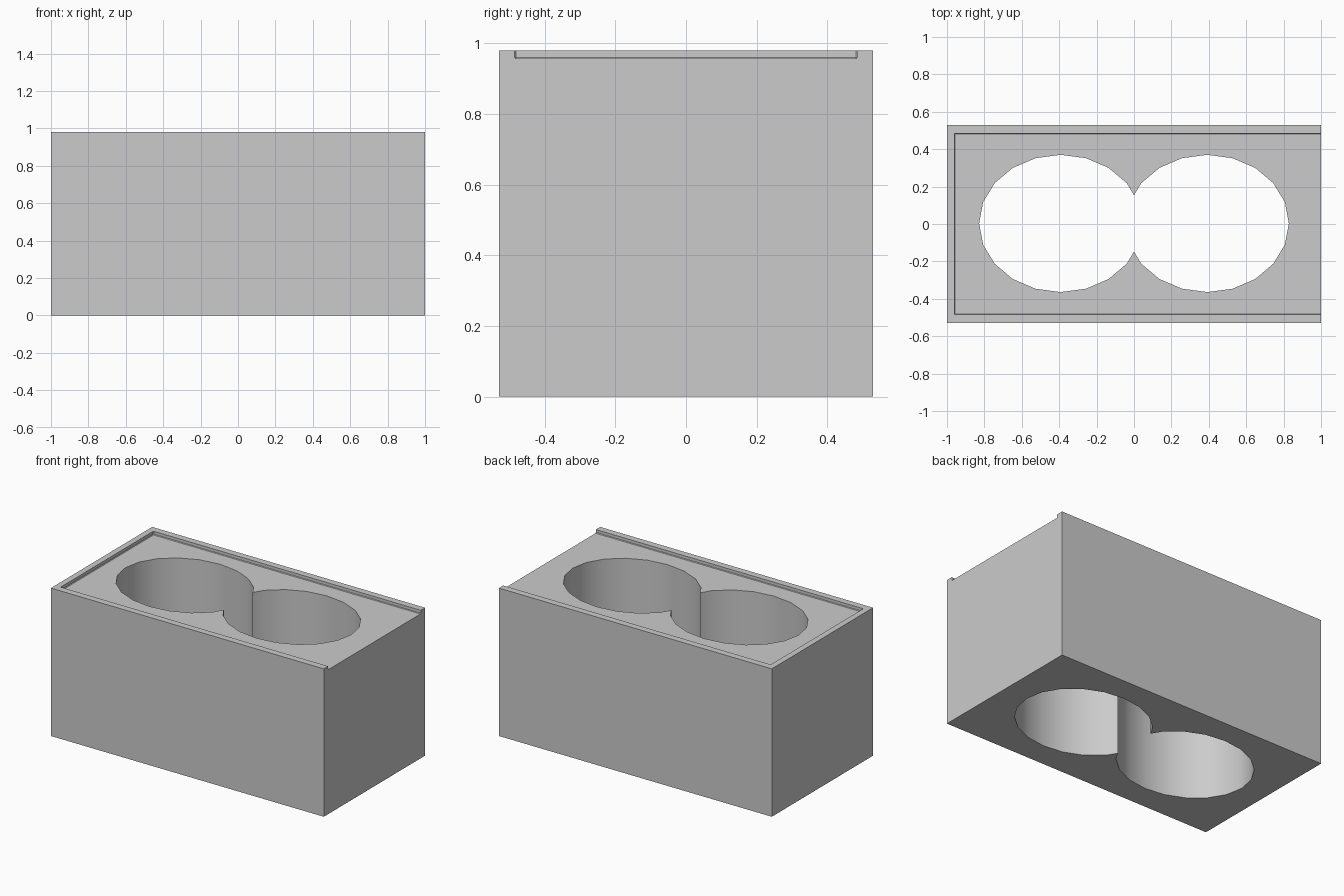
import bpy

cube = bpy.data.objects.get("Cube")
if cube:
    bpy.data.objects.remove(cube, do_unlink=True)

HEIGHT = 0.98
RECESS_FLOOR = 0.957

grey = bpy.data.materials.new("light grey")
grey.use_nodes = True
grey.diffuse_color = (0.6, 0.6, 0.6, 1)
grey.node_tree.nodes["Principled BSDF"].inputs["Base Color"].default_value = grey.diffuse_color


def finish(name, scale):
    """Name the new object, size it and give it the grey material."""
    obj = bpy.context.object
    obj.name = name
    obj.scale = scale
    bpy.ops.object.transform_apply(location=False, rotation=False, scale=True)
    obj.data.materials.append(grey)
    return obj


def box(name, low, high):
    centre = [(a + b) / 2 for a, b in zip(low, high)]
    bpy.ops.mesh.primitive_cube_add(size=1, location=centre)
    return finish(name, [b - a for a, b in zip(low, high)])


def cut(target, cutter):
    mod = target.modifiers.new(cutter.name, "BOOLEAN")
    mod.operation = "DIFFERENCE"
    mod.solver = "EXACT"
    mod.object = cutter
    bpy.context.view_layer.objects.active = target
    bpy.ops.object.modifier_apply(modifier=mod.name)
    cutter.hide_render = True
    bpy.data.objects.remove(cutter, do_unlink=True)


# Solid block
body = box("holder_body", (-1, -0.53, 0), (1, 0.53, HEIGHT))

# Shallow lid recess, open at the +x end, with slightly eased corners
recess = box("lid_recess", (-0.96, -0.485, RECESS_FLOOR), (1.2, 0.485, 1.2))
ease = recess.modifiers.new("eased_corners", "BEVEL")
ease.width = 0.004
ease.segments = 1
bpy.ops.object.modifier_apply(modifier=ease.name)
cut(body, recess)

# Two overlapping oval wells right through the block
for side, name in ((-1, "right_well"), (1, "left_well")):
    bpy.ops.mesh.primitive_cylinder_add(vertices=20, radius=1, depth=2,
                                        location=(side * 0.392, 0.003, 0.5))
    bpy.ops.object.transform_apply(location=False, rotation=False, scale=True)
    well = bpy.context.object
    # Start the sides on the long axis, so a corner lies at each extreme
    cut(body, finish(name, (0.436, 0.367, 1)))

# Rounded well walls, crisp edges elsewhere
bpy.ops.object.select_all(action="DESELECT")
body.select_set(True)
bpy.context.view_layer.objects.active = body
bpy.ops.object.shade_smooth_by_angle(angle=0.5)
